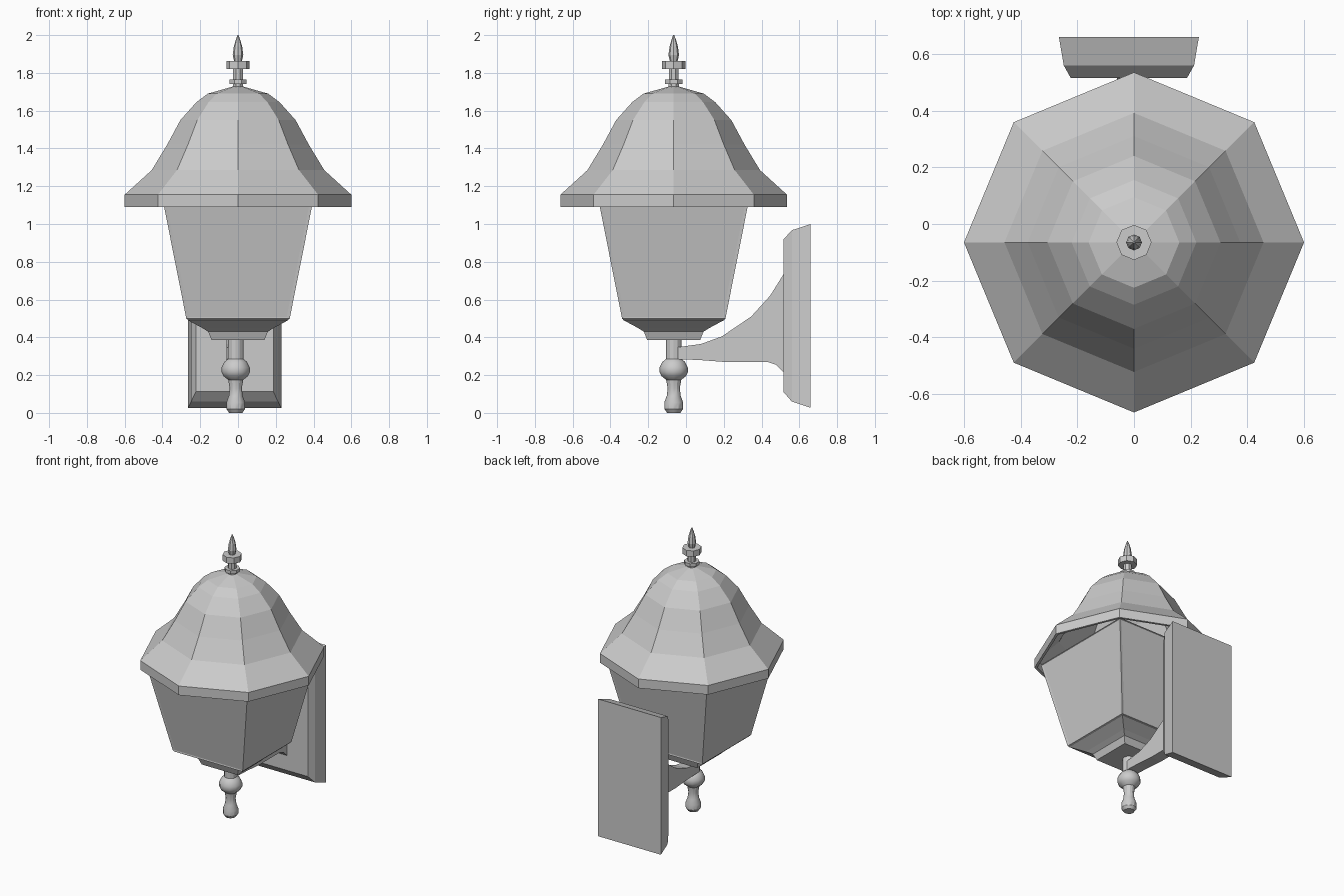
import bpy, bmesh
from math import sin, cos, pi, sqrt

if "Cube" in bpy.data.objects:
    bpy.data.objects.remove(bpy.data.objects["Cube"])

CY = -0.065      # lantern axis in y
PX = -0.018      # wall mount centre in x


def finish(name, bm):
    bmesh.ops.recalc_face_normals(bm, faces=bm.faces)
    me = bpy.data.meshes.new(name)
    bm.to_mesh(me)
    bm.free()
    ob = bpy.data.objects.new(name, me)
    bpy.context.collection.objects.link(ob)
    return ob


def lathe(name, profile, n, cx=0.0, rot=0.0, scale=1.0, bottom=True, top=True):
    """Faceted solid from (radius, z) points, n sides."""
    bm = bmesh.new()
    rings = []
    for r, z in profile:
        rings.append([bm.verts.new((cx + scale * r * cos(rot + 2 * pi * i / n),
                                    CY + scale * r * sin(rot + 2 * pi * i / n), z))
                      for i in range(n)])
    for a, b in zip(rings, rings[1:]):
        for i in range(n):
            j = (i + 1) % n
            bm.faces.new((a[i], a[j], b[j], b[i]))
    if bottom:
        bm.faces.new(rings[0][::-1])
    if top:
        bm.faces.new(rings[-1])
    return finish(name, bm)


def smooth(ob, angle):
    bpy.ops.object.select_all(action='DESELECT')
    ob.select_set(True)
    bpy.context.view_layer.objects.active = ob
    bpy.ops.object.shade_smooth_by_angle(angle=angle)


# Bell-shaped octagonal roof, hollow underneath
roof = lathe("roof", [(0.6, 1.09), (0.6, 1.155), (0.457, 1.285), (0.375, 1.42),
                      (0.305, 1.55), (0.22, 1.645), (0.16, 1.69), (0.03, 1.727)],
             8, bottom=False)
mod = roof.modifiers.new("thickness", 'SOLIDIFY')
mod.thickness = 0.018
mod.offset = -1

# Square tapered lantern body with slightly recessed panes
bm = bmesh.new()
lo, hi = ([bm.verts.new((sx * h, CY + sy * h, z))
           for sx, sy in ((-1, -1), (1, -1), (1, 1), (-1, 1))]
          for h, z in ((0.267, 0.495), (0.39, 1.115)))
panes = [bm.faces.new((lo[i], lo[(i + 1) % 4], hi[(i + 1) % 4], hi[i])) for i in range(4)]
bm.normal_update()
bmesh.ops.inset_individual(bm, faces=panes, thickness=0.012, depth=-0.006)
body = finish("lantern_body", bm)
mod = body.modifiers.new("thickness", 'SOLIDIFY')
mod.thickness = 0.01
mod.offset = -1

# Stepped square base under the body
lathe("lantern_base", [(0.14, 0.385), (0.158, 0.43), (0.19, 0.45), (0.268, 0.492), (0.268, 0.502)],
      4, rot=pi / 4, scale=sqrt(2))

# Top finial: two collars and a spike
lathe("finial_lower_collar", [(0.03, 1.715), (0.03, 1.742), (0.05, 1.742), (0.05, 1.765),
                              (0.028, 1.765), (0.028, 1.825)], 8, rot=pi / 8)
lathe("finial_upper_collar", [(0.062, 1.82), (0.062, 1.862)], 8)
lathe("finial_spike", [(0.02, 1.86), (0.028, 1.895), (0.022, 1.94), (0.012, 1.975),
                       (0.003, 2.0)], 8)

# Turned stem and drop below the lantern
stem = lathe("stem", [(0.035, 0.0), (0.049, 0.02), (0.05, 0.055), (0.037, 0.09), (0.032, 0.13),
                      (0.04, 0.175), (0.065, 0.195), (0.075, 0.215), (0.075, 0.24),
                      (0.06, 0.27), (0.042, 0.285), (0.042, 0.39)], 12, cx=-0.012)
smooth(stem, 0.5)

# Wall plate with a two-step chamfer
bm = bmesh.new()
rings = []
for y, hx, z0, z1 in ((0.66, 0.247, 0.027, 1.0), (0.56, 0.23, 0.06, 0.967),
                      (0.515, 0.205, 0.112, 0.917)):
    rings.append([bm.verts.new((PX + s * hx, y, z))
                  for s, z in ((-1, z0), (1, z0), (1, z1), (-1, z1))])
for a, b in zip(rings, rings[1:]):
    for i in range(4):
        j = (i + 1) % 4
        bm.faces.new((a[i], a[j], b[j], b[i]))
bm.faces.new(rings[0])
bm.faces.new(rings[-1])
finish("wall_plate", bm)

# Curved bracket arm from the plate to the stem
side = [(-0.065, 0.285), (0.07, 0.28), (0.2, 0.27), (0.43, 0.27), (0.475, 0.255), (0.52, 0.213),
        (0.52, 0.74), (0.445, 0.62), (0.345, 0.51), (0.19, 0.405), (0.08, 0.365), (-0.065, 0.345)]
bm = bmesh.new()
left, right = ([bm.verts.new((PX + s * 0.042, y, z)) for y, z in side] for s in (-1, 1))
bm.faces.new(left)
bm.faces.new(right)
for i in range(len(side)):
    j = (i + 1) % len(side)
    bm.faces.new((left[i], left[j], right[j], right[i]))
finish("bracket_arm", bm)
